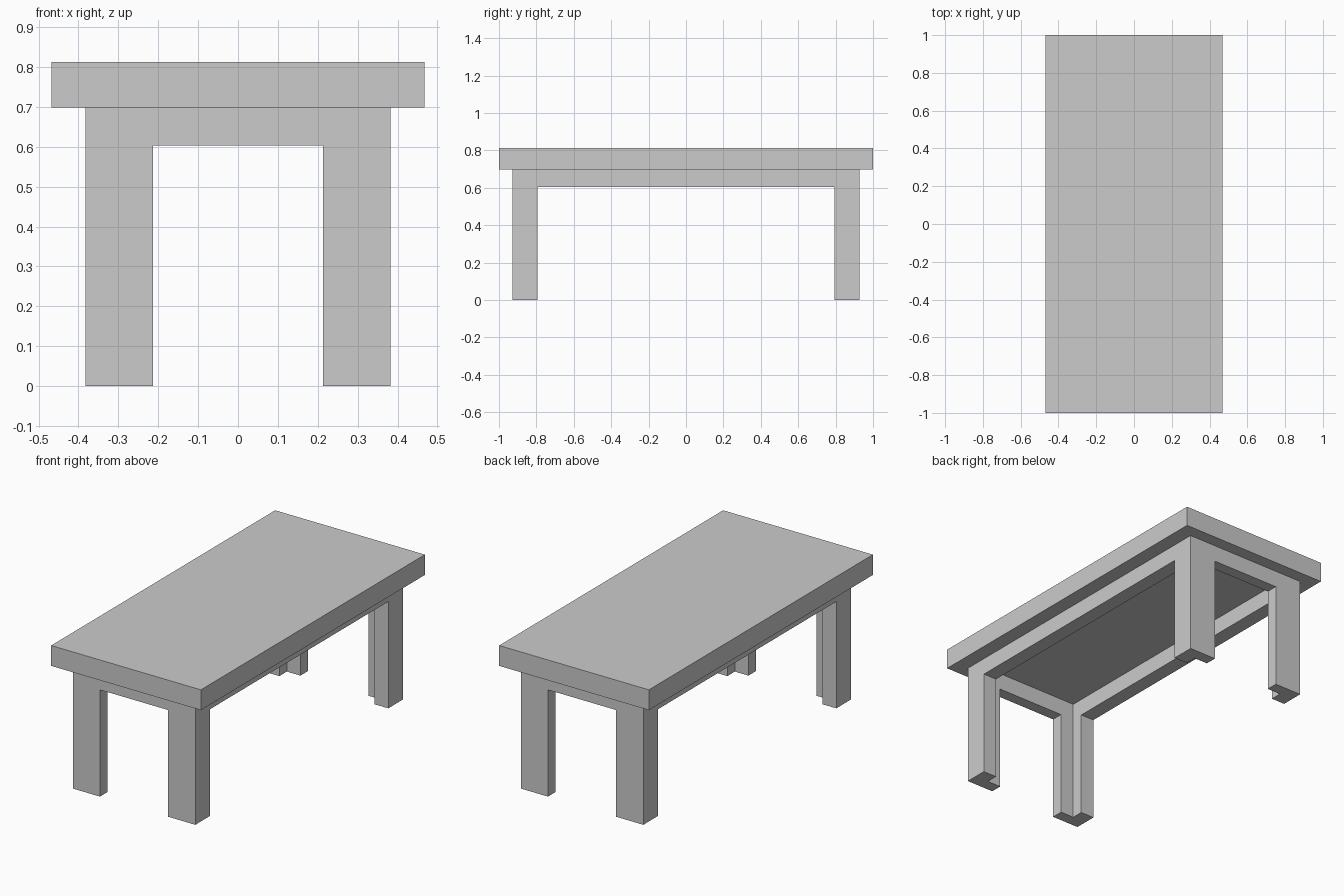
import bpy

if "Cube" in bpy.data.objects:
    bpy.data.objects.remove(bpy.data.objects["Cube"])

# Main dimensions (half extents in x and y)
TOP_X, TOP_Y, TOP_Z = 0.468, 1.0, 0.813
FRAME_X, FRAME_Y, FRAME_Z = 0.383, 0.928, 0.698
LEG_X, LEG_Y = 0.17, 0.133           # outer leg widths
WALL_X, WALL_Y = 0.085, 0.0665       # leg and apron thickness
APRON_Z = 0.603                      # underside of the apron


def box(name, half_x, half_y, z0, z1):
    """Box centred on the z axis, from z0 up to z1."""
    bpy.ops.mesh.primitive_cube_add(size=1, location=(0, 0, (z0 + z1) / 2))
    obj = bpy.context.object
    obj.name = name
    obj.scale = (2 * half_x, 2 * half_y, z1 - z0)
    bpy.ops.object.transform_apply(location=True, rotation=False, scale=True)
    return obj


def cut(target, cutter):
    """Subtract a hidden cutter from the target."""
    cutter.hide_render = True
    cutter.display_type = 'WIRE'
    mod = target.modifiers.new(cutter.name, 'BOOLEAN')
    mod.operation = 'DIFFERENCE'
    mod.solver = 'EXACT'
    mod.object = cutter


# Tabletop slab
box("tabletop", TOP_X, TOP_Y, FRAME_Z, TOP_Z)

# Apron and four L-shaped corner legs, carved from one block
frame = box("legs_and_apron", FRAME_X, FRAME_Y, 0, FRAME_Z)

# Hollow inside
cut(frame, box("hollow_cutter", FRAME_X - WALL_X, FRAME_Y - WALL_Y, -0.1, 0.9))

# Openings between the legs: short ends, then long sides
cut(frame, box("end_opening_cutter", FRAME_X - LEG_X, 1.2, -0.2, APRON_Z))
cut(frame, box("side_opening_cutter", 0.6, FRAME_Y - LEG_Y, -0.3, APRON_Z))
